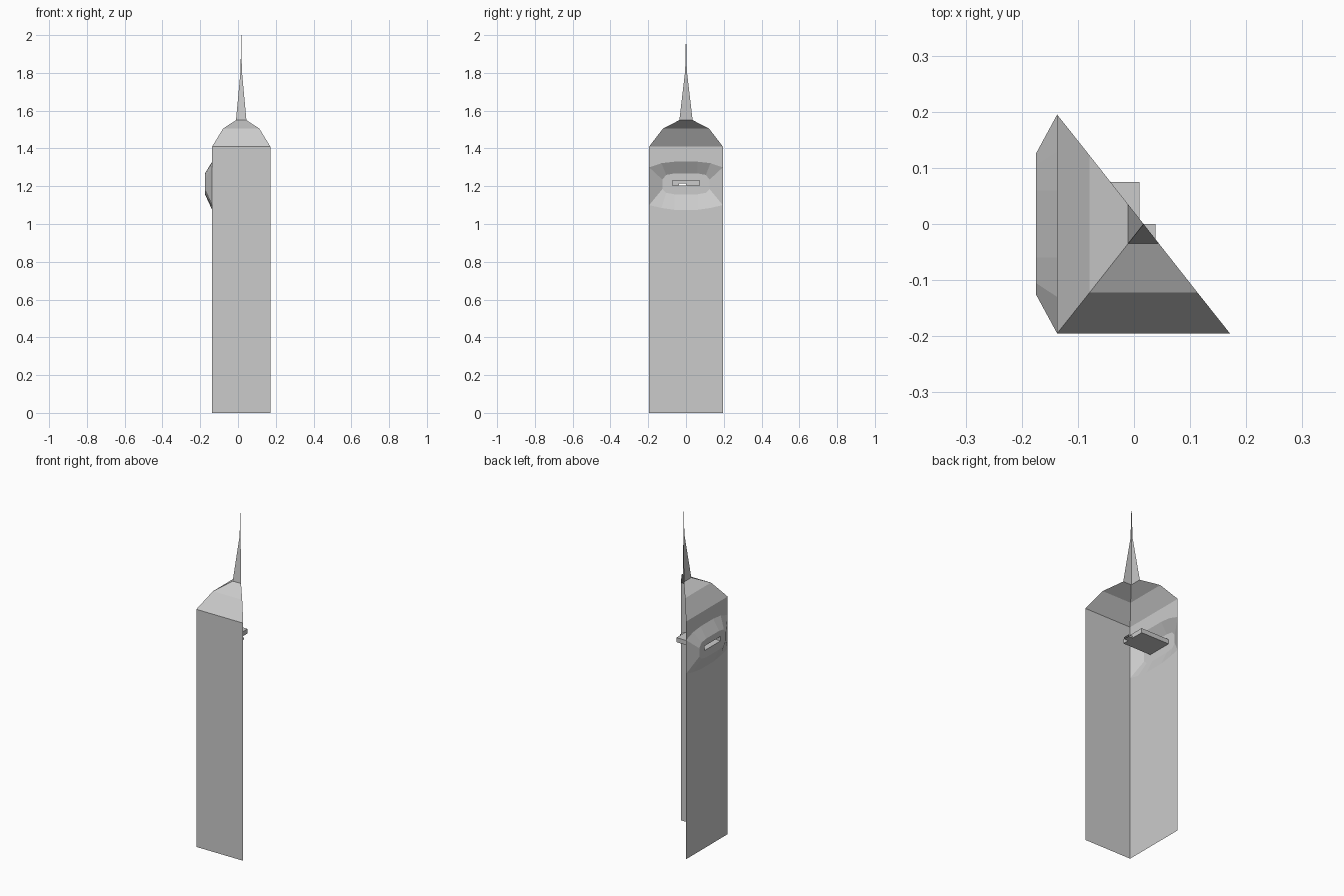
import bpy

if "Cube" in bpy.data.objects:
    bpy.data.objects.remove(bpy.data.objects["Cube"])

CX, LEFT, FRONT, EAVE = 0.017, -0.137, -0.195, 1.41


def mesh_object(name, verts, faces):
    me = bpy.data.meshes.new(name)
    me.from_pydata(verts, [], faces)
    me.update()
    ob = bpy.data.objects.new(name, me)
    bpy.context.collection.objects.link(ob)
    return ob


def two_sided_stack(name, levels):
    """Front and left faces of a stack of rectangles (half x, half y, z)."""
    verts, faces = [], []
    for hx, hy, z in levels:
        verts += [(CX - hx, hy, z), (CX - hx, -hy, z), (CX + hx, -hy, z)]
    for i in range(len(levels) - 1):
        for k in range(2):
            a = i * 3 + k
            faces.append((a, a + 1, a + 4, a + 3))
    return mesh_object(name, verts, faces)


def sleeve(name, x0, x1, y0, y1, z0, z1, end_hole=None):
    """Rectangular tube along x; optionally closed at x1 around a hole."""
    def loop(x, a, b, c, d):
        return [(x, a, c), (x, b, c), (x, b, d), (x, a, d)]
    verts = loop(x0, y0, y1, z0, z1) + loop(x1, y0, y1, z0, z1)
    if end_hole:
        verts += loop(x1, *end_hole)
    faces = [(r + k, r + (k + 1) % 4, r + 4 + (k + 1) % 4, r + 4 + k)
             for r in range(0, len(verts) - 4, 4) for k in range(4)]
    return mesh_object(name, verts, faces)


# Front wall
mesh_object("front_wall",
            [(LEFT, FRONT, 0), (2 * CX - LEFT, FRONT, 0),
             (2 * CX - LEFT, FRONT, EAVE), (LEFT, FRONT, EAVE)],
            [(0, 1, 2, 3)])

# Left wall: frame, bulge and slot opening as nested loops (half profiles in y, z)
halves = [
    (LEFT, [(.06, EAVE), (.13, EAVE), (.195, EAVE), (.195, 0), (.13, 0), (.06, 0)]),
    (LEFT, [(.06, 1.33), (.13, 1.322), (.195, 1.30), (.195, 1.10), (.13, 1.085), (.06, 1.075)]),
    (-.175, [(.06, 1.268), (.105, 1.26), (.125, 1.235), (.125, 1.185), (.105, 1.165), (.06, 1.157)]),
    (-.175, [(.04, 1.23), (.06, 1.23), (.075, 1.23), (.075, 1.203), (.06, 1.203), (.04, 1.203)]),
]
verts, faces = [], []
for x, half in halves:
    verts += [(x, y, z) for y, z in half] + [(x, -y, z) for y, z in reversed(half)]
for r in range(3):
    for k in range(12):
        if r == 0 and k in (2, 8):      # bulge reaches the wall edge here
            continue
        a, b = r * 12 + k, r * 12 + (k + 1) % 12
        faces.append((a, b, b + 12, a + 12))
mesh_object("left_wall", verts, faces)

# Slot recess running inward, with a small open duct behind it
sleeve("slot_recess", -.175, .01, -.075, .075, 1.203, 1.23, (-.037, 0, 1.203, 1.214))
sleeve("slot_duct", .01, .038, -.037, 0, 1.203, 1.214)

# Stepped roof and spire
two_sided_stack("roof", [(.154, .195, EAVE), (.096, .122, 1.505), (.0275, .035, 1.55)])
two_sided_stack("spire", [(.0275, .035, 1.55), (.0035, .0045, 1.81), (.0003, .0003, 2.0)])
